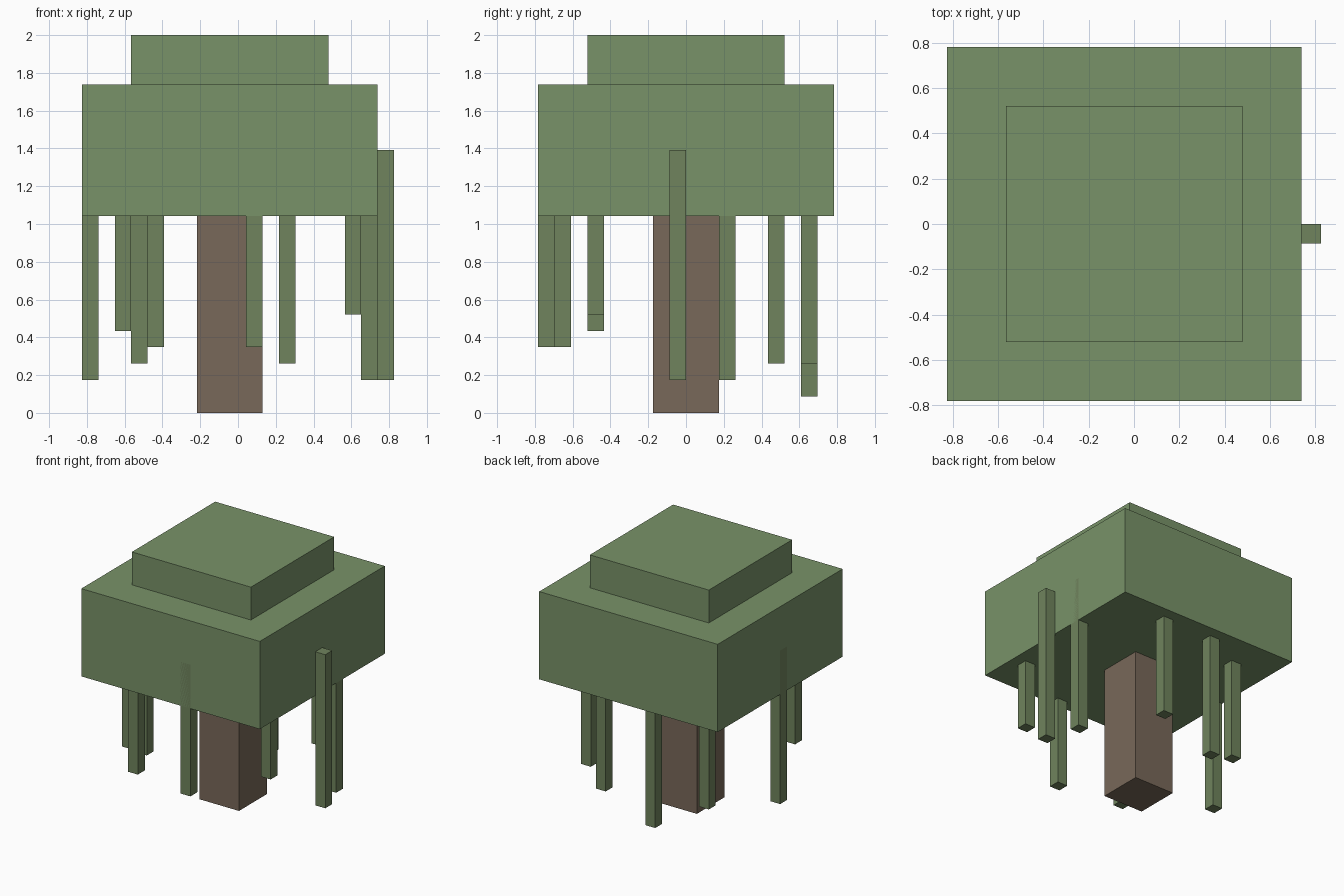
import bpy

if "Cube" in bpy.data.objects:
    bpy.data.objects.remove(bpy.data.objects["Cube"])

U = 2 / 23  # the model sits on a grid of 23 units in height


def material(name, colour):
    m = bpy.data.materials.new(name)
    m.diffuse_color = (*colour, 1)
    m.use_nodes = True
    m.node_tree.nodes["Principled BSDF"].inputs["Base Color"].default_value = m.diffuse_color
    return m


def box(name, low, high, mat):
    """Box between two corners given in grid units."""
    bpy.ops.mesh.primitive_cube_add(
        size=1, location=[(a + b) / 2 * U for a, b in zip(low, high)])
    ob = bpy.context.object
    ob.name = name
    ob.scale = [(b - a) * U for a, b in zip(low, high)]
    bpy.ops.object.transform_apply(location=False, rotation=False, scale=True)
    ob.data.materials.append(mat)
    return ob


leaf = material("leaf_green", (0.19, 0.29, 0.14))
vine = material("vine_green", (0.16, 0.23, 0.11))
bark = material("bark_brown", (0.19, 0.14, 0.10))

# Trunk and two-tier canopy
box("trunk", (-2.5, -2, 0), (1.5, 2, 16), bark)
box("lower_canopy", (-9.5, -9, 12), (8.5, 9, 20), leaf)
box("upper_canopy", (-6.5, -6, 20), (5.5, 6, 23), leaf)

# Hanging vines: x, y of the low corner and height of the bottom end
vines = [
    (0.5, -9, 4), (-5.5, -8, 4), (-7.5, -6, 5), (6.5, -6, 6), (8.5, -1, 2),
    (-9.5, -1, 2), (7.5, 2, 2), (-6.5, 5, 3), (2.5, 7, 3), (-2.5, 7, 1),
]
for i, (x, y, z) in enumerate(vines, 1):
    box(f"vine_{i}", (x, y, z), (x + 1, y + 1, 16), vine)
